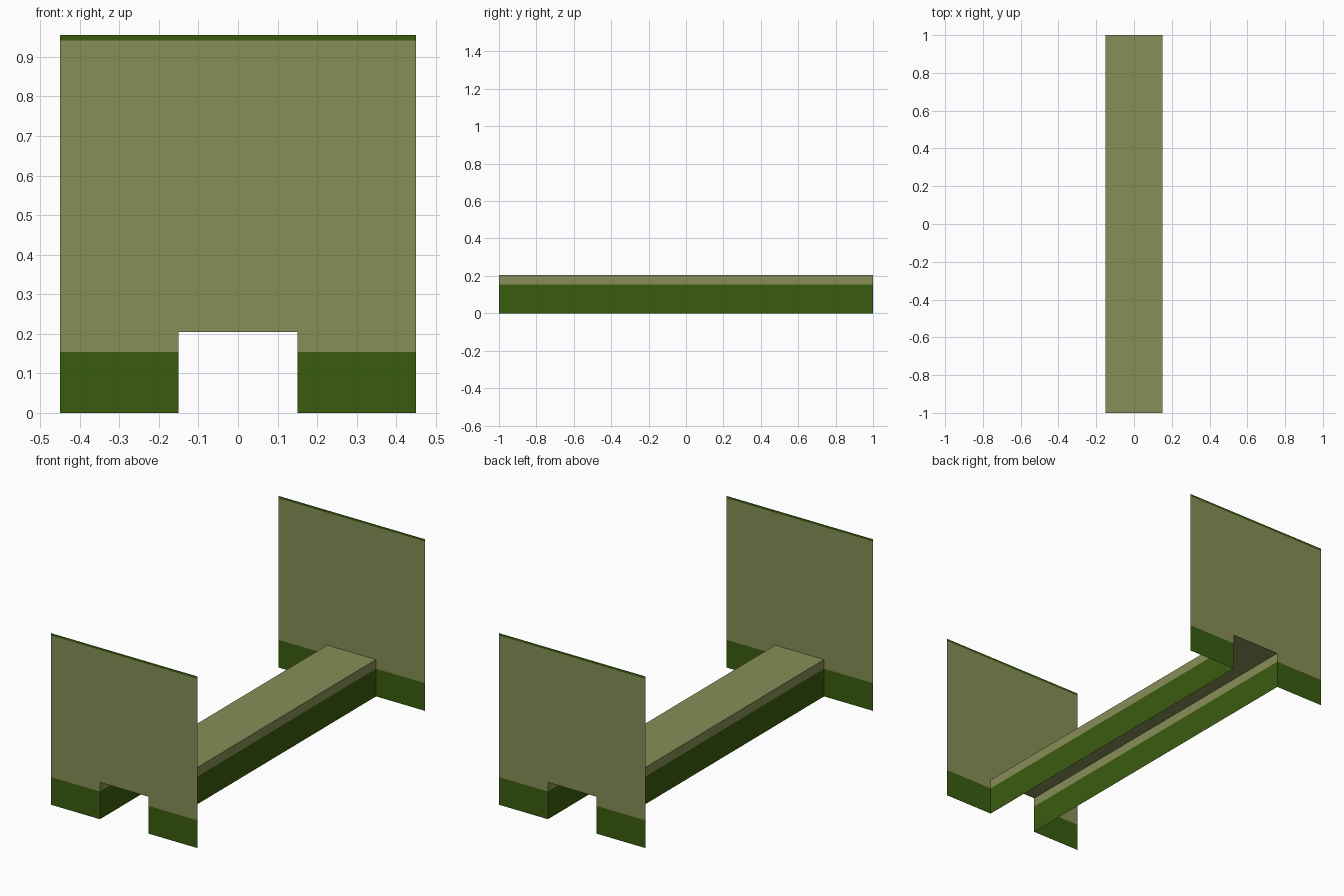
import bpy, bmesh

if "Cube" in bpy.data.objects:
    bpy.data.objects.remove(bpy.data.objects["Cube"])

LENGTH = 1.0                      # half length along y
OUTER, INNER = 0.45, 0.15         # half widths of end wall and tunnel
ROOF, TOP = 0.205, 0.955          # tunnel roof and wall top heights
GREEN_LOW, GREEN_HIGH = 0.154, 0.942


def material(name, rgb):
    mat = bpy.data.materials.new(name)
    mat.diffuse_color = (*rgb, 1.0)
    mat.use_nodes = True
    mat.node_tree.nodes["Principled BSDF"].inputs["Base Color"].default_value = mat.diffuse_color
    return mat


MATS = [material("pale olive", (0.242, 0.275, 0.095)),
        material("grass green", (0.042, 0.107, 0.0045))]


def sheet_object(name, quads):
    bm = bmesh.new()
    for quad in quads:
        face = bm.faces.new([bm.verts.new(p) for p in quad])
        z = face.calc_center_median().z
        # green along the foot and along the very top edge
        face.material_index = int(z < GREEN_LOW or z > GREEN_HIGH)
    bmesh.ops.remove_doubles(bm, verts=bm.verts, dist=1e-5)
    mesh = bpy.data.meshes.new(name)
    bm.to_mesh(mesh)
    bm.free()
    for mat in MATS:
        mesh.materials.append(mat)
    obj = bpy.data.objects.new(name, mesh)
    bpy.context.collection.objects.link(obj)


# End walls: thin sheets with a doorway notch, facing outwards
xs = [-OUTER, -INNER, INNER, OUTER]
zs = [0, GREEN_LOW, ROOF, GREEN_HIGH, TOP]
for name, side in (("front_wall", -1), ("back_wall", 1)):
    y = side * LENGTH
    quads = []
    for i, (x0, x1) in enumerate(zip(xs, xs[1:])):
        for z0, z1 in zip(zs, zs[1:]):
            if i == 1 and z0 < ROOF:
                continue
            quad = [(x0, y, z0), (x1, y, z0), (x1, y, z1), (x0, y, z1)]
            quads.append(quad if side < 0 else quad[::-1])
    sheet_object(name, quads)

# Tunnel: open-bottomed channel joining the two doorways
quads = [[(-INNER, -LENGTH, ROOF), (INNER, -LENGTH, ROOF),
          (INNER, LENGTH, ROOF), (-INNER, LENGTH, ROOF)]]
for side in (-1, 1):
    x = side * INNER
    for z0, z1 in ((0, GREEN_LOW), (GREEN_LOW, ROOF)):
        quad = [(x, -LENGTH, z0), (x, LENGTH, z0), (x, LENGTH, z1), (x, -LENGTH, z1)]
        quads.append(quad if side > 0 else quad[::-1])
sheet_object("tunnel", quads)
